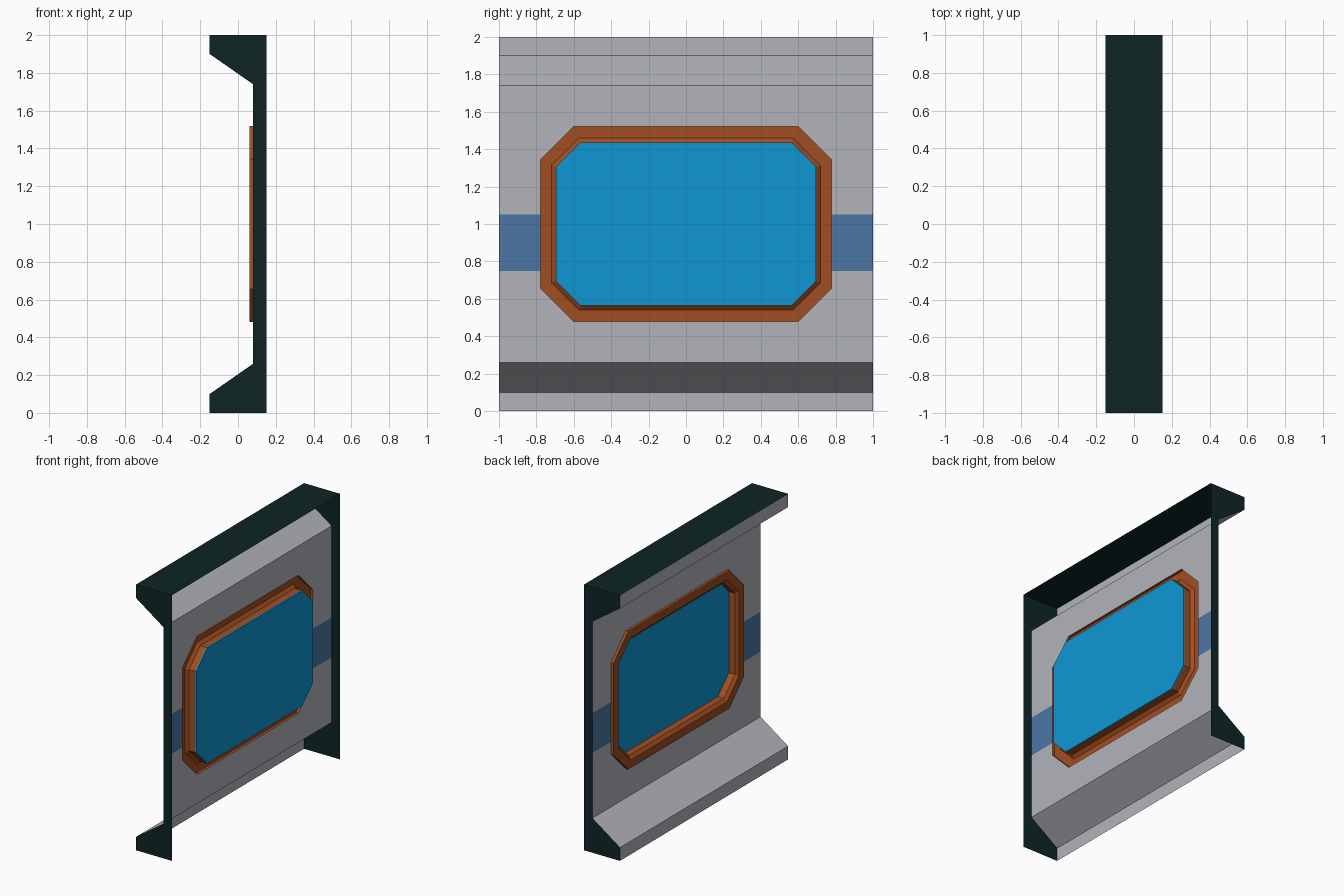
import bpy, bmesh
from mathutils import Vector

if "Cube" in bpy.data.objects:
    bpy.data.objects.remove(bpy.data.objects["Cube"])


def material(name, srgb):
    lin = [((c / 255 + 0.055) / 1.055) ** 2.4 if c > 10 else c / 255 / 12.92 for c in srgb]
    m = bpy.data.materials.new(name)
    m.diffuse_color = (*lin, 1)
    m.use_nodes = True
    m.node_tree.nodes["Principled BSDF"].inputs["Base Color"].default_value = m.diffuse_color
    return m


GREY = material("light grey panel", (178, 180, 186))
DARK = material("dark green edge", (14, 36, 37))
ORANGE = material("burnt orange", (162, 78, 34))
GLASS = material("window blue", (15, 151, 212))
STRIPE = material("stripe blue", (76, 118, 166))


def build(name, mat, faces):
    """faces: list of (points, direction the face should look)"""
    bm = bmesh.new()
    for pts, look in faces:
        f = bm.faces.new([bm.verts.new(p) for p in pts])
        f.normal_update()
        if f.normal.dot(Vector(look)) < 0:
            f.normal_flip()
    bmesh.ops.remove_doubles(bm, verts=bm.verts, dist=1e-5)
    me = bpy.data.meshes.new(name)
    bm.to_mesh(me)
    bm.free()
    me.materials.append(mat)
    ob = bpy.data.objects.new(name, me)
    bpy.context.collection.objects.link(ob)
    return ob


def octagon(x, hy, hz, c):
    """chamfered rectangle in the wall plane, from the lower right corner round"""
    yz = [(hy, -hz + c), (hy, hz - c), (hy - c, hz), (-hy + c, hz),
          (-hy, hz - c), (-hy, -hz + c), (-hy + c, -hz), (hy - c, -hz)]
    return [(x, y, 1 + z) for y, z in yz]


def rings(loops, look):
    out = []
    for a, b in zip(loops, loops[1:]):
        for i in range(8):
            j = (i + 1) % 8
            d = look or (0, -(a[i][1] + a[j][1]), 2 - a[i][2] - a[j][2])
            out.append(([a[i], a[j], b[j], b[i]], d))
    return out


LEFT = (-1, 0, 0)
W = 0.08                      # wall plane
LO, HI = 0.75, 1.05           # stripe heights
outer = octagon(W, 0.777, 0.52, 0.175)

# Wall with an eight-sided opening, split at the stripe
upper = [(W, 1, HI), (W, 1, 1.74), (W, -1, 1.74), (W, -1, HI),
         (W, -0.777, HI)] + outer[1:5][::-1] + [(W, 0.777, HI)]
lower = [(W, 1, LO), (W, 1, 0.26), (W, -1, 0.26), (W, -1, LO),
         (W, -0.777, LO)] + outer[5:] + outer[:1] + [(W, 0.777, LO)]
build("wall_panel", GREY, [(upper, LEFT), (lower, LEFT)])
build("wall_stripe", STRIPE,
      [([(W, s * 0.777, LO), (W, s, LO), (W, s, HI), (W, s * 0.777, HI)], LEFT) for s in (-1, 1)])

# Sloping ledges at top and bottom with their upright lips
for name, prof, up in (("bottom_ledge", [(-0.15, 0), (-0.15, 0.1), (W, 0.26)], 1),
                       ("top_ledge", [(-0.15, 2), (-0.15, 1.9), (W, 1.74)], -1)):
    build(name, GREY, [([(a[0], -1, a[1]), (a[0], 1, a[1]), (b[0], 1, b[1]), (b[0], -1, b[1])],
                        (-1, 0, up * 0.5)) for a, b in zip(prof, prof[1:])])

# Dark end caps and top; back and underside are open
section = [(0.15, 0), (0.15, 2), (-0.15, 2), (-0.15, 1.9), (W, 1.74), (W, 0.26), (-0.15, 0.1), (-0.15, 0)]
build("end_caps", DARK, [([(x, s, z) for x, z in section], (0, s, 0)) for s in (-1, 1)])
build("top_cap", DARK, [([(-0.15, -1, 2), (0.15, -1, 2), (0.15, 1, 2), (-0.15, 1, 2)], (0, 0, 1))])

# Window frame: outer edge, flat face, bevel, then recess wall
edge = rings([outer, octagon(0.06, 0.777, 0.52, 0.175)], None)
edge = [(p, [-c for c in d]) for p, d in edge]
face = rings([octagon(0.06, 0.777, 0.52, 0.175), octagon(0.06, 0.718, 0.46, 0.145),
              octagon(0.08, 0.695, 0.436, 0.13)], LEFT)
recess = rings([octagon(0.08, 0.695, 0.436, 0.13), octagon(0.13, 0.695, 0.436, 0.13)], None)
build("window_frame", ORANGE, edge + face + recess)

# Glass pane, thin slab set at the back of the recess
front = octagon(0.13, 0.695, 0.436, 0.13)
back = octagon(0.139, 0.695, 0.436, 0.13)
sides = [(p, [-c for c in d]) for p, d in rings([front, back], None)]
build("window_glass", GLASS, [(front, LEFT), (back, (1, 0, 0))] + sides)
